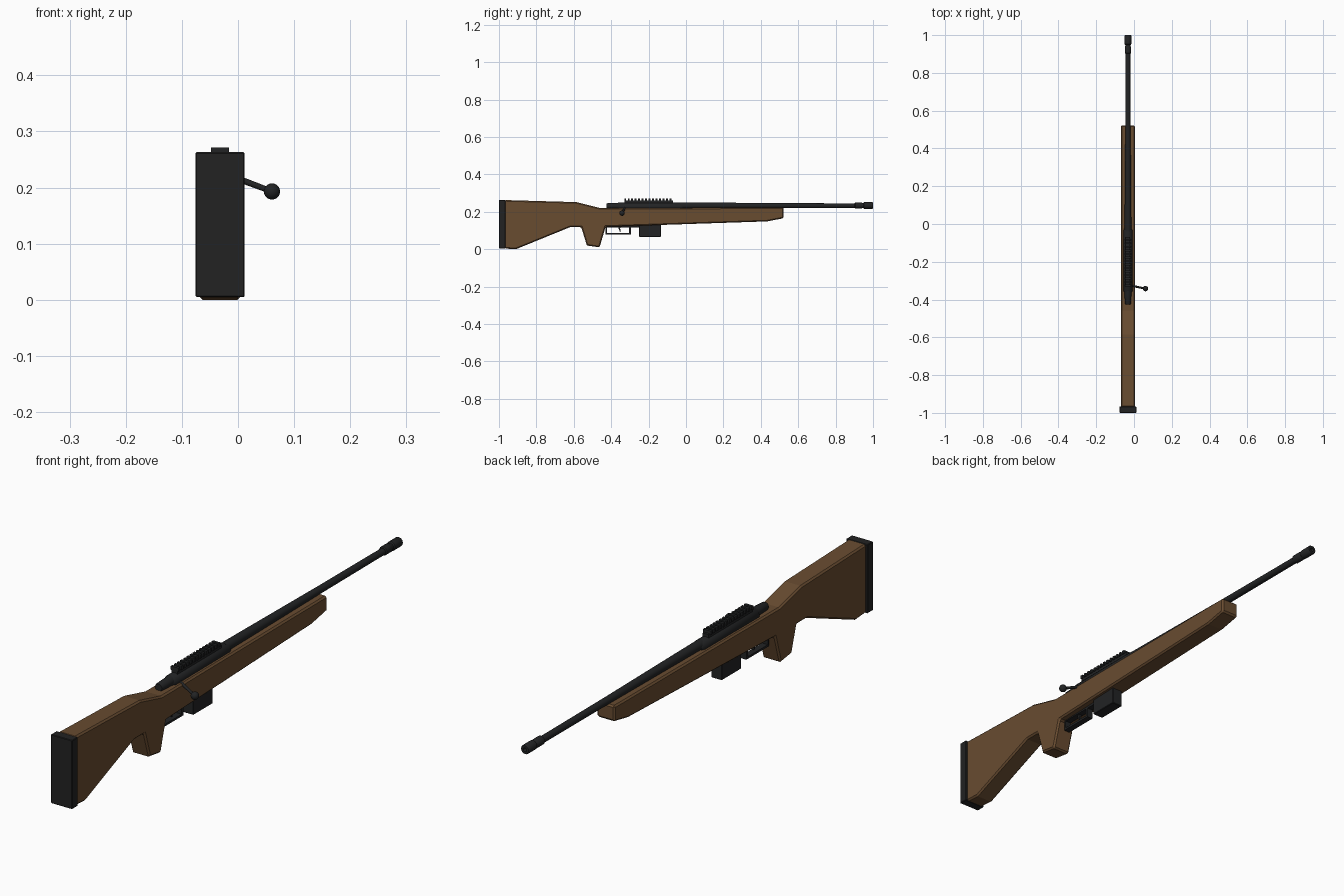
import bpy, bmesh, math
from mathutils import Vector

if "Cube" in bpy.data.objects:
    bpy.data.objects.remove(bpy.data.objects["Cube"], do_unlink=True)

CX = -0.032  # centre line of the body


def material(name, rgb):
    m = bpy.data.materials.new(name)
    m.use_nodes = True
    m.diffuse_color = (*rgb, 1)
    m.node_tree.nodes["Principled BSDF"].inputs["Base Color"].default_value = (*rgb, 1)
    return m


WOOD = material("brown wood", (0.14, 0.072, 0.03))
METAL = material("black metal", (0.016, 0.017, 0.018))
RUBBER = material("black rubber", (0.016, 0.016, 0.016))


def finish(name, bm, mat, smooth=False, bevel=0):
    bmesh.ops.recalc_face_normals(bm, faces=bm.faces)
    me = bpy.data.meshes.new(name)
    bm.to_mesh(me)
    bm.free()
    me.materials.append(mat)
    ob = bpy.data.objects.new(name, me)
    bpy.context.collection.objects.link(ob)
    if bevel:
        b = ob.modifiers.new("bevel", "BEVEL")
        b.width, b.segments = bevel, 1
        b.limit_method, b.angle_limit = "ANGLE", math.radians(70)
    if smooth:
        bpy.ops.object.select_all(action="DESELECT")
        ob.select_set(True)
        bpy.context.view_layer.objects.active = ob
        bpy.ops.object.shade_smooth_by_angle(angle=math.radians(35))
    return ob


def prism(name, profile, half, mat, bevel=0):
    """Side outline in (y, z), extruded across the width."""
    bm = bmesh.new()
    face = bm.faces.new([bm.verts.new((CX - half, y, z)) for y, z in profile])
    new = bmesh.ops.extrude_face_region(bm, geom=[face])["geom"]
    moved = [v for v in new if isinstance(v, bmesh.types.BMVert)]
    bmesh.ops.translate(bm, verts=moved, vec=(2 * half, 0, 0))
    return finish(name, bm, mat, bevel=bevel)


def box(name, half, y0, y1, z0, z1, mat, bevel=0):
    return prism(name, [(y0, z0), (y1, z0), (y1, z1), (y0, z1)], half, mat, bevel)


def lathe(name, z, profile, mat, sides=20):
    """Rings of (y, radius) around a lengthwise axis, closed at both ends."""
    bm = bmesh.new()
    rings = []
    for y, r in profile:
        angles = [2 * math.pi * i / sides for i in range(sides)]
        rings.append([bm.verts.new((CX + r * math.cos(a), y, z + r * math.sin(a))) for a in angles])
    for a, b in zip(rings, rings[1:]):
        for i in range(sides):
            j = (i + 1) % sides
            bm.faces.new((a[i], a[j], b[j], b[i]))
    bm.faces.new(rings[0])
    bm.faces.new(rings[-1])
    return finish(name, bm, mat, smooth=True)


# Stock with grip, and its butt pad
stock = [(-0.97, 0.263), (-0.585, 0.252), (-0.457, 0.22), (-0.4, 0.22), (0.522, 0.224),
         (0.522, 0.166), (0.435, 0.149), (-0.43, 0.12), (-0.462, 0.01), (-0.53, 0.02),
         (-0.56, 0.118), (-0.62, 0.118), (-0.91, 0.0), (-0.97, 0.004)]
prism("stock", stock, 0.037, WOOD, bevel=0.006)
box("butt_pad", 0.044, -1.0, -0.966, 0.005, 0.263, RUBBER, bevel=0.002)

# Receiver, bolt shroud, barrel and muzzle
lathe("receiver", 0.226, [(-0.365, 0.017), (-0.355, 0.024), (-0.035, 0.024), (-0.02, 0.018)], METAL)
lathe("bolt_shroud", 0.23, [(-0.425, 0.014), (-0.42, 0.016), (-0.37, 0.018), (-0.35, 0.02)], METAL)
lathe("barrel", 0.233, [(-0.04, 0.018), (0.1, 0.017), (0.52, 0.0135), (0.91, 0.0125)], METAL)
lathe("muzzle", 0.234, [(0.902, 0.013), (0.905, 0.0165), (0.938, 0.0165), (0.942, 0.014),
                        (0.948, 0.014), (0.952, 0.0175), (0.997, 0.0175), (1.0, 0.0155),
                        (1.0, 0.007), (0.96, 0.007)], METAL)

# Sight rail with evenly spaced teeth
box("rail_base", 0.012, -0.33, -0.07, 0.238, 0.26, METAL)
TEETH = 14
PITCH = 0.26 / TEETH
for i in range(TEETH):
    y = -0.33 + i * PITCH
    box(f"rail_tooth_{i + 1}", 0.016, y, y + PITCH * 0.55, 0.257, 0.271, METAL)

# Bolt handle with a ball knob
knob = Vector((0.0605, -0.342, 0.193))
root = Vector((CX + 0.01, -0.325, 0.224))
bm = bmesh.new()
rod = bmesh.ops.create_cone(bm, cap_ends=True, segments=12, radius1=0.006, radius2=0.005,
                            depth=(knob - root).length)["verts"]
axis = (knob - root).normalized()
bmesh.ops.rotate(bm, verts=rod, matrix=axis.to_track_quat("Z", "Y").to_matrix())
bmesh.ops.translate(bm, verts=rod, vec=(knob + root) / 2)
finish("bolt_handle", bm, METAL, smooth=True)
bm = bmesh.new()
ball = bmesh.ops.create_uvsphere(bm, u_segments=16, v_segments=10, radius=0.0145)["verts"]
bmesh.ops.translate(bm, verts=ball, vec=knob)
finish("bolt_knob", bm, METAL, smooth=True)

# Magazine, trigger guard and trigger
box("magazine", 0.022, -0.25, -0.135, 0.066, 0.15, METAL, bevel=0.002)
box("guard_bottom", 0.012, -0.43, -0.295, 0.08, 0.088, METAL)
box("guard_rear", 0.012, -0.43, -0.422, 0.08, 0.13, METAL)
box("guard_front", 0.012, -0.305, -0.295, 0.08, 0.13, METAL)
box("guard_plate", 0.012, -0.43, -0.25, 0.117, 0.13, METAL)
prism("trigger", [(-0.362, 0.125), (-0.35, 0.125), (-0.352, 0.11), (-0.348, 0.095),
                  (-0.354, 0.095), (-0.36, 0.11)], 0.005, METAL)
